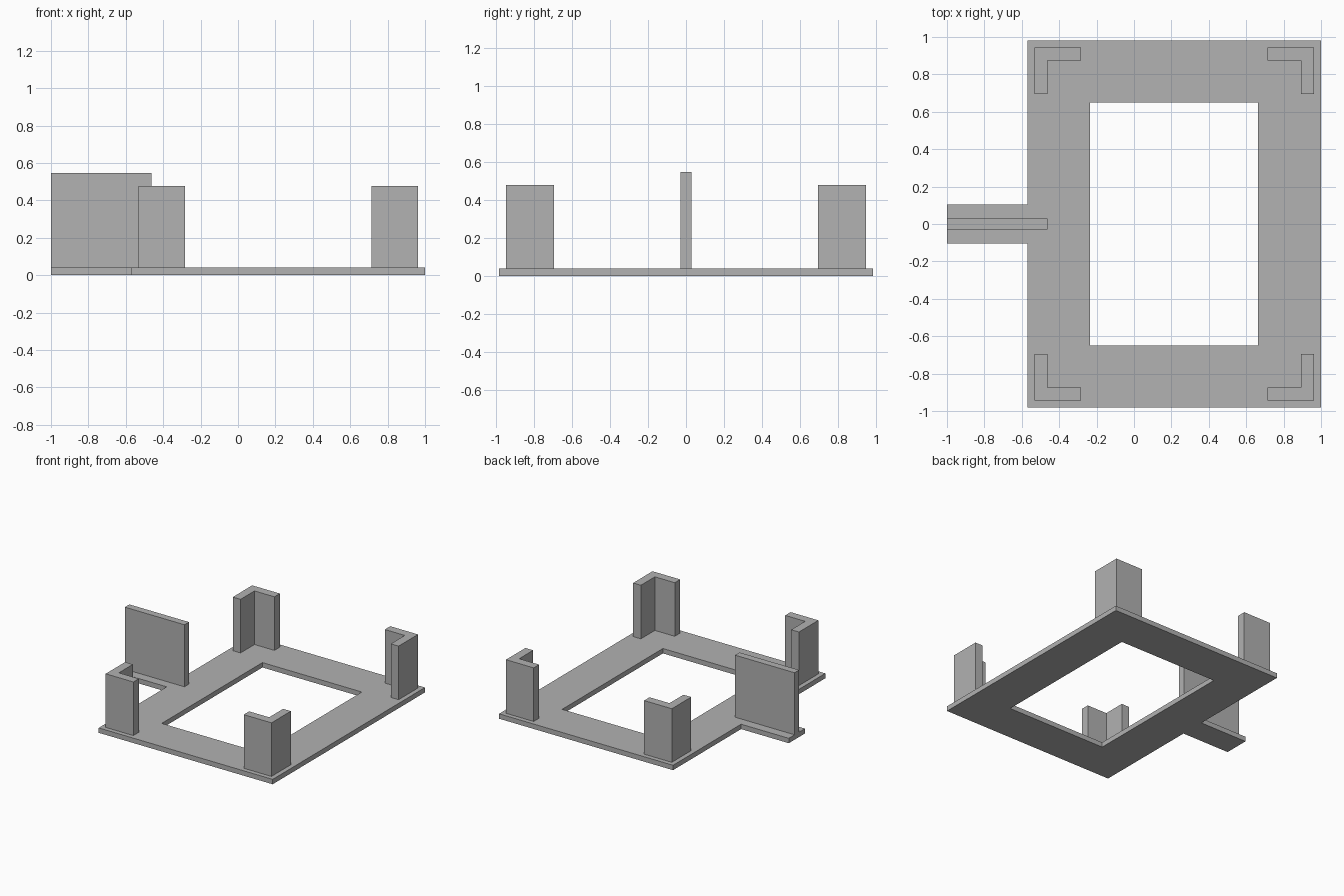
import bpy
import bmesh

cube = bpy.data.objects.get("Cube")
if cube:
    bpy.data.objects.remove(cube, do_unlink=True)

grey = bpy.data.materials.new("plain grey")
grey.use_nodes = True
COLOUR = (0.445, 0.445, 0.445, 1)
grey.diffuse_color = COLOUR
grey.node_tree.nodes["Principled BSDF"].inputs["Base Color"].default_value = COLOUR


def prism(name, loops, bottom, top):
    """Extrude a flat outline, with optional holes, from bottom to top."""
    bm = bmesh.new()
    for loop in loops:
        verts = [bm.verts.new((x, y, bottom)) for x, y in loop]
        for a, b in zip(verts, verts[1:] + verts[:1]):
            bm.edges.new((a, b))
    bmesh.ops.triangle_fill(bm, use_beauty=True, edges=bm.edges[:])
    result = bmesh.ops.extrude_face_region(bm, geom=bm.faces[:], use_keep_orig=True)
    raised = [g for g in result["geom"] if isinstance(g, bmesh.types.BMVert)]
    bmesh.ops.translate(bm, verts=raised, vec=(0, 0, top - bottom))
    bmesh.ops.recalc_face_normals(bm, faces=bm.faces[:])
    mesh = bpy.data.meshes.new(name)
    bm.to_mesh(mesh)
    bm.free()
    mesh.materials.append(grey)
    obj = bpy.data.objects.new(name, mesh)
    bpy.context.collection.objects.link(obj)
    return obj


def rect(x0, x1, y):
    return [(x0, -y), (x1, -y), (x1, y), (x0, y)]


BASE_TOP = 0.04
LEFT, RIGHT, DEPTH = 1.0, -0.57, 0.981
CENTRE = (LEFT + RIGHT) / 2
TAB = 0.104

# Base frame with a rectangular opening and a side tab
outline = [(LEFT, -DEPTH), (LEFT, DEPTH), (RIGHT, DEPTH), (RIGHT, TAB),
           (-1, TAB), (-1, -TAB), (RIGHT, -TAB), (RIGHT, -DEPTH)]
prism("base_frame", [outline, rect(-0.234, 0.663, 0.649)], 0, BASE_TOP)

# Upright fin on the tab
prism("side_fin", [rect(-1, -0.463, 0.029)], BASE_TOP, 0.546)

# Four L-shaped corner posts
HALF_X, HALF_Y, ARM, WALL = 0.748, 0.944, 0.25, 0.07
ell = [(0, 0), (ARM, 0), (ARM, WALL), (WALL, WALL), (WALL, ARM), (0, ARM)]
for side, sx in (("left", 1), ("right", -1)):
    for end, sy in (("front", -1), ("back", 1)):
        loop = [(CENTRE + sx * (HALF_X - u), sy * (HALF_Y - v)) for u, v in ell]
        prism(f"corner_post_{end}_{side}", [loop], BASE_TOP, 0.477)
